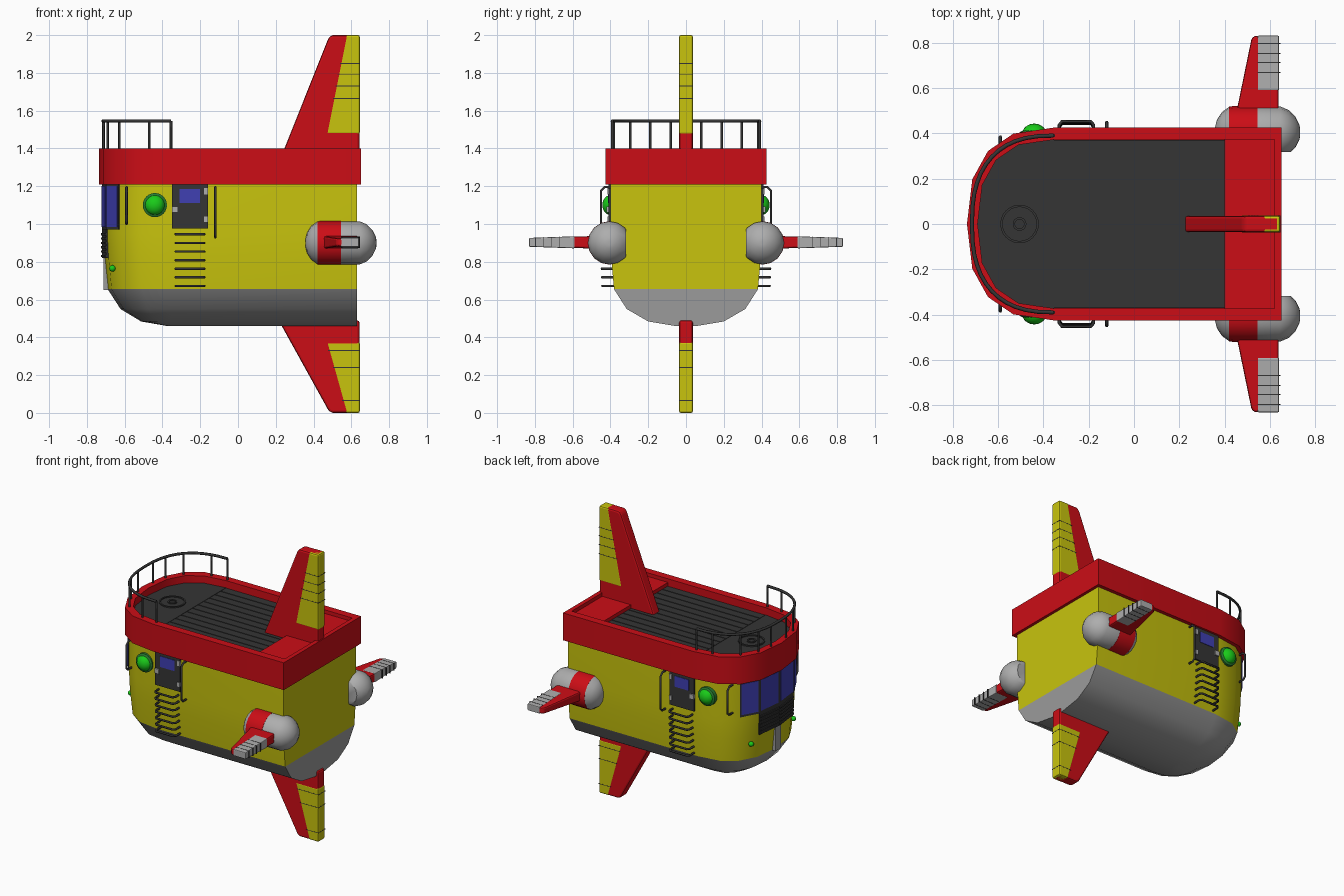
import bpy, bmesh
from math import sin, cos, pi, radians
from mathutils import Matrix, Vector

if "Cube" in bpy.data.objects:
    bpy.data.objects.remove(bpy.data.objects["Cube"])

def material(name, *rgb):
    m = bpy.data.materials.new(name)
    m.diffuse_color = (*rgb, 1)
    m.use_nodes = True
    m.node_tree.nodes["Principled BSDF"].inputs["Base Color"].default_value = m.diffuse_color
    return m

RED = material("red", 0.6, 0.004, 0.008)
YELLOW = material("yellow", 0.58, 0.55, 0.004)
DARK = material("dark", 0.035, 0.035, 0.035)
BLUE = material("blue_glass", 0.05, 0.05, 0.45)
GREEN = material("green", 0.01, 0.6, 0.01)
RING = material("dark_green", 0.02, 0.2, 0.03)
GREY = material("light_grey", 0.42, 0.42, 0.42)
HULL = material("hull_grey", 0.33, 0.33, 0.33)
XC = -0.355  # where the straight sides become the rounded bow

def finish(name, bm, mat, mirror=False, smooth=35, bevel=0):
    bmesh.ops.recalc_face_normals(bm, faces=bm.faces)
    me = bpy.data.meshes.new(name)
    bm.to_mesh(me)
    bm.free()
    me.materials.append(mat)
    if smooth:
        me.shade_smooth()
        me.set_sharp_from_angle(angle=radians(smooth))
    ob = bpy.data.objects.new(name, me)
    bpy.context.collection.objects.link(ob)
    if bevel:
        b = ob.modifiers.new("bevel", "BEVEL")
        b.width, b.segments = bevel, 2
    if mirror:
        ob.modifiers.new("mirror", "MIRROR").use_axis = (False, True, False)
    return ob

def loft(name, rings, mat, **kw):
    bm = bmesh.new()
    vs = [[bm.verts.new(p) for p in r] for r in rings]
    n = len(vs[0])
    for a, b in zip(vs, vs[1:]):
        for i in range(n):
            bm.faces.new((a[i], a[(i + 1) % n], b[(i + 1) % n], b[i]))
    bm.faces.new(vs[0])
    bm.faces.new(vs[-1])
    return finish(name, bm, mat, **kw)

def boxes(name, spans, mat, **kw):
    bm = bmesh.new()
    for lo, hi in spans:
        lo, hi = Vector(lo), Vector(hi)
        bmesh.ops.create_cube(bm, size=1, matrix=Matrix.Translation((lo + hi) / 2) @ Matrix.Diagonal((*(hi - lo), 1)))
    return finish(name, bm, mat, smooth=0, **kw)

def tubes(name, paths, r, mat=DARK):
    cu = bpy.data.curves.new(name, "CURVE")
    cu.dimensions, cu.bevel_depth, cu.bevel_resolution, cu.use_fill_caps = "3D", r, 1, True
    for pts in paths:
        s = cu.splines.new("POLY")
        s.points.add(len(pts) - 1)
        for q, p in zip(s.points, pts):
            q.co = (*p, 1)
    cu.materials.append(mat)
    bpy.context.collection.objects.link(bpy.data.objects.new(name, cu))

def bow(deg, w, xf):
    t = radians(deg)
    y = w * abs(sin(t)) ** 0.8
    return XC - (XC - xf) * max(cos(t), 0) ** 0.8, y if deg > 0 else -y

def outline(z, w, xf, xr):
    return [(xr, -w, z)] + [(*bow(-90 + 22.5 * i, w, xf), z) for i in range(9)] + [(xr, w, z)]

# Hull: yellow sides, grey rounded bottom
UPPER = [(1.25, .40, -.715), (.95, .40, -.714), (.82, .396, -.707), (.655, .381, -.69)]
LOWER = [(.655, .381, -.69), (.55, .314, -.622), (.484, .2, -.513), (.46, .055, -.375)]
loft("hull_sides", [outline(*l, .63) for l in UPPER], YELLOW)
loft("hull_bottom", [outline(*l, .63) for l in LOWER], HULL)
boxes("bow_strip", [((-.711, -.03, .65), (-.67, .03, .83))], HULL)

# Red band with recessed deck
loft("upper_band", [outline(1.21, .425, -.737, .65), outline(1.40, .425, -.737, .65),
                    outline(1.40, .372, -.69, .62), outline(1.33, .372, -.69, .62)], RED)
loft("front_deck", [outline(z, .372, -.69, XC + .001) for z in (1.32, 1.35)], DARK)
boxes("deck_planks", [((XC + .004, -.372 + .062 * i + .003, 1.32), (.40, -.372 + .062 * (i + 1) - .003, 1.35))
                      for i in range(12)], DARK)
boxes("plank_base", [((XC, -.371, 1.32), (.40, .371, 1.344))], DARK)
boxes("aft_plate", [((.40, -.373, 1.32), (.621, .373, 1.375))], RED)
for nm, r0, r1 in (("hatch_rim", .085, .075), ("hatch_handle", .03, .02)):
    loft(nm, [[(-.505 + r * cos(pi * i / 12), r * sin(pi * i / 12), z) for i in range(24)]
              for r, z in ((r0, 1.345), (r0, 1.358), (r1, 1.358), (r1, 1.351))], DARK)

# Bow railing
tubes("railing_top", [[(*bow(-90 + 7.5 * i, .39, -.715), 1.545) for i in range(25)]], .009)
tubes("railing_posts", [[(*bow(s * d, .39, -.715), z) for z in (1.39, 1.545)]
                        for d in (90, 76, 45, 24, 8) for s in (-1, 1)], .007)

# Wheelhouse windows and grille, one panel per bow facet
def bow_panels(name, degs, z0, z1, off, trim, mat):
    bm = bmesh.new()
    for d in degs:
        rows = []
        for o in (off, -.01):
            a, b = (Vector(bow(k, .40 + o, -.714 - o)) for k in (d, d + 22.5))
            a, b = a.lerp(b, trim), b.lerp(a, trim)
            rows.append([bm.verts.new((*p, z)) for p, z in ((a, z0), (b, z0), (b, z1), (a, z1))])
        f, k = rows
        bm.faces.new(f)
        for i in range(4):
            bm.faces.new((f[i], f[i - 1], k[i - 1], k[i]))
    finish(name, bm, mat, smooth=0)

bow_panels("window_frame", (-45, -22.5, 0, 22.5), .97, 1.215, .007, 0, DARK)
bow_panels("window_panes", (-45, -22.5, 0, 22.5), .985, 1.2, .010, .07, BLUE)
bow_panels("bow_grille", (-22.5, 0), .82, .97, .006, 0, DARK)
for i in range(6):
    bow_panels("grille_slat", (-22.5, 0), .825 + .023 * i, .837 + .023 * i, .013, .04, DARK)

# Doors on both sides
boxes("door", [((-.35, .38, .975), (-.16, .411, 1.215))], DARK, mirror=True)
boxes("door_window", [((-.31, .39, 1.11), (-.20, .414, 1.185))], BLUE, mirror=True)
boxes("door_fittings", [((-.35, .39, 1.06), (-.318, .42, 1.093)), ((-.18, .39, 1.155), (-.16, .416, 1.19)),
                        ((-.18, .39, 1.01), (-.16, .416, 1.04))], GREY, mirror=True)

# Portholes and bow lights
def dome(name, loc, scale, mat):
    bm = bmesh.new()
    bmesh.ops.create_uvsphere(bm, u_segments=20, v_segments=12, radius=1,
                              matrix=Matrix.Translation(loc) @ Matrix.Diagonal((*scale, 1)))
    finish(name, bm, mat, mirror=True)

dome("porthole_glass", (-.44, .397, 1.10), (.054, .046, .054), GREEN)
dome("bow_light", (-.665, .232, .765), (.017, .017, .017), GREEN)
loft("porthole_ring", [[(-.44 + r * cos(pi * i / 12), y, 1.10 + r * sin(pi * i / 12)) for i in range(24)]
                       for r, y in ((.064, .37), (.064, .405), (.05, .412), (.05, .38))], RING, mirror=True)

# Boarding rungs and handrails
rungs, rails = [], []
for s in (-1, 1):
    for i in range(7):
        z = .945 - .0455 * i
        yo = .452 - .0015 * i
        rungs.append([(x, s * y, z) for x, y in ((-.33, .37), (-.33, yo - .015), (-.318, yo), (-.19, yo), (-.178, yo - .015), (-.178, .37))])
    for x, yi, yo, z0, z1 in ((-.12, .39, .45, .93, 1.195), (-.59, .33, .385, 1.0, 1.195)):
        rails.append([(x, s * y, z) for y, z in ((yi, z0), (yo - .015, z0), (yo, z0 + .015), (yo, z1 - .02), (yo - .02, z1), (yi, z1))])
tubes("boarding_rungs", rungs, .007)
tubes("handrails", rails, .007)

# Fins: a flat profile thickened either side
def fin(name, pts, place, mat, bevel=0, **kw):
    return loft(name, [[place(x, s, k) for x, s in pts] for k in (-1, 1)], mat, bevel=bevel, smooth=0, **kw)

def upright(h):
    return lambda x, s, k: (x, k * h, s)

def flat(extra):
    return lambda x, s, k: (x, s, .903 + k * (.034 - .035 * (s - .5) + extra))

def seams(name, lines, slope, place, **kw):
    for s in lines:
        fin(name, [(slope(s), s - .002), (.646, s - .002), (.646, s + .002), (slope(s), s + .002)], place, DARK, **kw)

fin("top_fin", [(.222, 1.34), (.475, 1.975), (.485, 1.993), (.503, 2.0), (.643, 2.0), (.643, 1.34)], upright(.036), RED, .012)
fin("top_rudder", [(.465, 1.475), (.57, 2.0), (.645, 2.0), (.645, 1.475)], upright(.037), YELLOW, .01)
seams("top_rudder_seam", (1.85, 1.79, 1.73, 1.665), lambda z: .465 + .2 * (z - 1.475), upright(.0376))
fin("bottom_fin", [(.215, .49), (.475, .02), (.485, .006), (.503, 0), (.643, 0), (.643, .49)], upright(.036), RED, .012)
fin("bottom_rudder", [(.465, .375), (.57, 0), (.645, 0), (.645, .375)], upright(.037), YELLOW, .01)
seams("bottom_rudder_seam", (.33, .24, .065), lambda z: .465 + .28 * (.375 - z), upright(.0376))
fin("side_fin", [(.445, .46), (.518, .815), (.53, .83), (.638, .83), (.638, .46)], flat(-.001), RED, .01, mirror=True)
fin("side_flap", [(.545, .59), (.545, .831), (.64, .831), (.64, .59)], flat(.001), GREY, .005, mirror=True)
seams("side_flap_seam", (.797, .753, .713, .669), lambda y: .545, flat(.002), mirror=True)

# Engine pods: turned sections, cut flat on the inner side
def pod(name, profile, mat):
    n = 16
    bm = bmesh.new()
    rings = [[bm.verts.new((x, .405 + r * cos(2 * pi * i / n), .90 + r * sin(2 * pi * i / n))) for i in range(n)]
             for x, r in profile]
    for a, b in zip(rings, rings[1:]):
        for i in range(n):
            bm.faces.new((a[i], a[(i + 1) % n], b[(i + 1) % n], b[i]))
    bm.faces.new(rings[0])
    bm.faces.new(rings[-1])
    cut = bmesh.ops.bisect_plane(bm, geom=bm.verts[:] + bm.edges[:] + bm.faces[:], plane_co=(0, .318, 0),
                                 plane_no=(0, -1, 0), clear_outer=True)
    bmesh.ops.holes_fill(bm, edges=[e for e in bm.edges if e.is_boundary])
    finish(name, bm, mat, mirror=True)

pod("pod_nose", [(.357, .02), (.366, .055), (.388, .089), (.42, .112)], GREY)
pod("pod_band", [(.42, .113), (.435, .115), (.545, .115)], RED)
pod("pod_tail", [(.545, .114), (.645, .114), (.682, .098), (.712, .068), (.731, .03), (.733, .01)], GREY)
